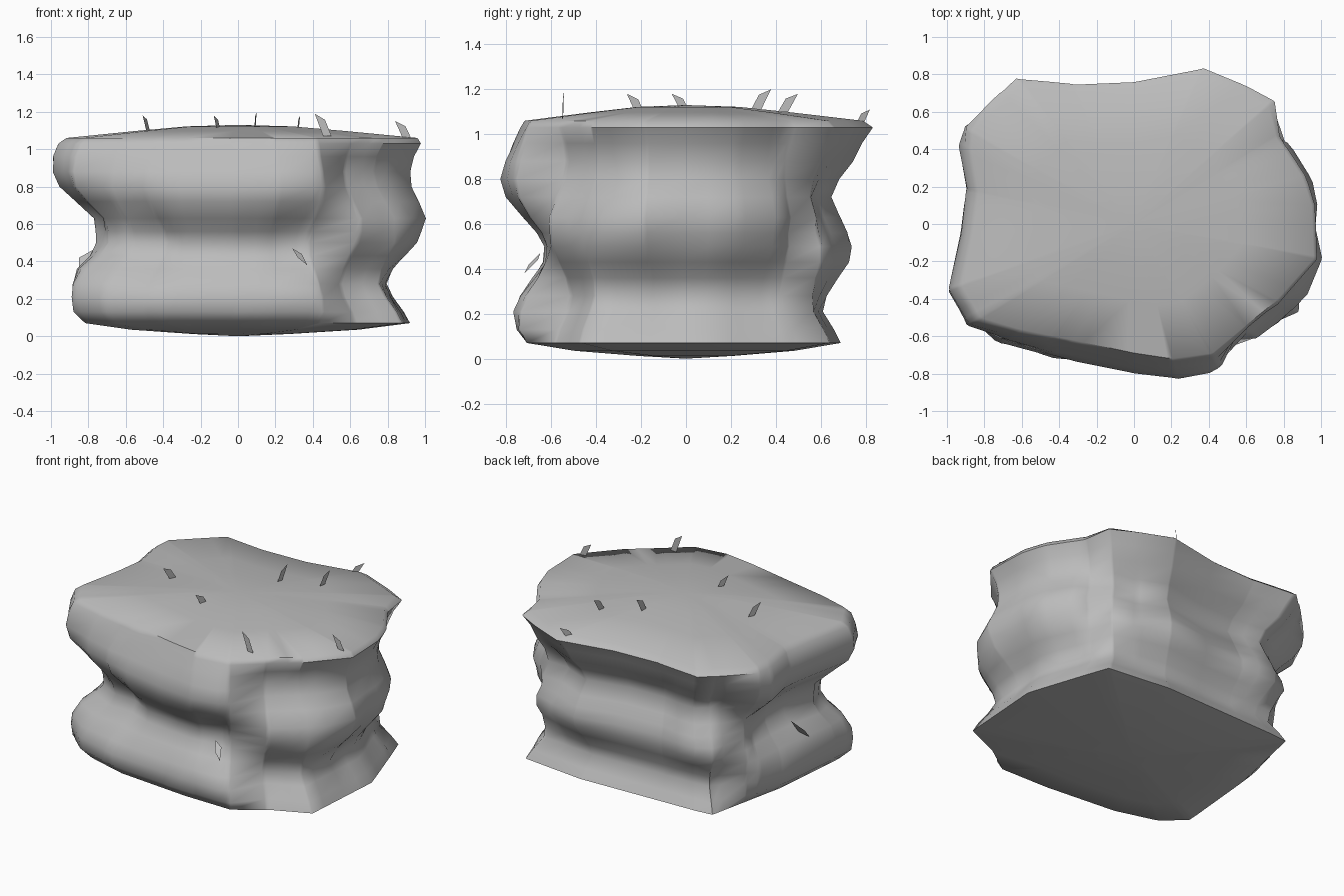
import bpy, bmesh, math, random

if "Cube" in bpy.data.objects:
    bpy.data.objects.remove(bpy.data.objects["Cube"])
random.seed(4)

stone = bpy.data.materials.new("stone grey")
stone.diffuse_color = (0.5, 0.5, 0.5, 1)
stone.use_nodes = True
stone.node_tree.nodes["Principled BSDF"].inputs["Base Color"].default_value = stone.diffuse_color

def lerp_table(table, a):
    """Linear lookup in a cyclic list of (degrees, value list)."""
    t = sorted(table, key=lambda k: k[0])
    t = [(t[-1][0] - 360, t[-1][1])] + t + [(t[0][0] + 360, t[0][1])]
    for (a0, v0), (a1, v1) in zip(t, t[1:]):
        if a0 <= a <= a1:
            f = (a - a0) / max(a1 - a0, 1e-6)
            return [p + (q - p) * f for p, q in zip(v0, v1)]

def reach(poly, a):
    """Distance from the centre to a footprint's edge in direction a (degrees)."""
    dx, dy = math.cos(math.radians(a)), math.sin(math.radians(a))
    best = 0
    for (x0, y0), (x1, y1) in zip(poly, poly[1:] + poly[:1]):
        ex, ey = x1 - x0, y1 - y0
        den = dx * ey - dy * ex
        if abs(den) < 1e-9:
            continue
        t, s = (x0 * ey - y0 * ex) / den, (x0 * dy - y0 * dx) / den
        if -1e-5 <= s <= 1 + 1e-5 and t > best:
            best = t
    return best

def make_object(name, bm):
    me = bpy.data.meshes.new(name)
    bm.to_mesh(me)
    bm.free()
    ob = bpy.data.objects.new(name, me)
    bpy.context.collection.objects.link(ob)
    me.materials.append(stone)
    return ob

# footprints seen from above: widest outline, base rim and top rim
outline = [(-.6, .77), (-.47, .77), (-.32, .74), (0, .755), (.36, .83),
           (.56, .74), (.72, .65), (.76, .48), (.85, .4), (.95, .22), (.97, .1),
           (.96, -.02), (1, -.18), (.95, -.38), (.8, -.53), (.65, -.63), (.45, -.77),
           (.2, -.83), (-.05, -.82), (-.33, -.77), (-.5, -.67), (-.72, -.66),
           (-.9, -.57), (-1, -.34), (-.92, -.05), (-.89, .17), (-.93, .4),
           (-.91, .51), (-.77, .65)]
base_rim = [(.92, .1), (.74, .64), (.3, .69), (-.65, .66), (-.77, .1), (-.82, -.45),
            (-.68, -.58), (-.4, -.66), (.1, -.705), (.45, -.71), (.63, -.58), (.88, -.47)]
top_rim = [(.95, .1), (.9, .25), (.76, .46), (.72, .63), (.36, .79), (0, .72),
           (-.32, .71), (-.6, .74), (-.73, .62), (-.86, .5), (-.87, .4), (-.83, .17),
           (-.86, -.05), (-.92, -.33), (-.82, -.5), (-.62, -.56), (-.33, -.62),
           (0, -.69), (.2, -.72), (.42, -.69), (.6, -.54), (.75, -.42), (.96, -.19)]

# layered side profiles: relative reach at each height
levels = [.07, .13, .21, .28, .36, .43, .5, .56, .63, .72, .8, .88, .96, 1.03, 1.06]
left = [.82, .88, .895, .895, .87, .80, .76, .76, .77, .87, .96, .99, .99, .96, .92]
front = [.86, .92, .93, .90, .83, .77, .76, .80, .88, .97, 1, .975, .93, .89, .87]
right = [.92, .89, .83, .80, .84, .90, .96, .98, 1, .96, .92, .91, .93, .97, .95]
back = [.84, .80, .74, .76, .82, .88, .89, .87, .83, .78, .82, .90, .95, 1, .95]
sides = [(28, right), (50, back), (136, back), (156, left), (206, left), (235, front),
         (297, front), (317, right)]

# radius of every column at every level
angles = sorted({round(math.degrees(math.atan2(y, x)) % 360)
                 for x, y in outline + base_rim + top_rim} | {a for a, _ in sides})
cols = []
for a in angles:
    prof = lerp_table(sides, a)
    low, mid, high = (reach(base_rim, a) / prof[0], reach(outline, a),
                      reach(top_rim, a) / prof[-1])
    radii = []
    for z, p in zip(levels, prof):
        if z < .55:
            f = min(max((z - .25) / .3, 0), 1)
            foot = low + (mid - low) * f
        else:
            f = min((z - .55) / .3, 1)
            foot = mid + (high - mid) * f
        jit = 0 if z in (levels[0], levels[-1]) else .004
        radii.append(foot * p + random.uniform(-jit, jit))
    cols.append((math.radians(a), radii))

# rock body
bm = bmesh.new()

def ring(z, i, k=1):
    return [bm.verts.new((r[i] * k * math.cos(t), r[i] * k * math.sin(t), z))
            for t, r in cols]

rings = [ring(.012, 0, .3), ring(.035, 0, .7)]
rings += [ring(z, i) for i, z in enumerate(levels)]
rings += [ring(1.097, -1, .6), ring(1.122, -1, .3)]
n = len(cols)
for lo, hi in zip(rings, rings[1:]):
    for k in range(n):
        j = (k + 1) % n
        bm.faces.new((lo[k], lo[j], hi[j], hi[k]))
# gently domed base and top
base, peak = bm.verts.new((0, 0, 0)), bm.verts.new((0, 0, 1.13))
for k in range(n):
    j = (k + 1) % n
    bm.faces.new((base, rings[0][j], rings[0][k]))
    bm.faces.new((peak, rings[-1][k], rings[-1][j]))
rock = make_object("rock_body", bm)
bpy.context.view_layer.objects.active = rock
rock.select_set(True)
bpy.ops.object.shade_smooth_by_angle(angle=math.radians(55))

# thin upright chips standing on the top: x, y, z, lean direction, height
chips = [(.48, -.55, 1.08, 175, .11), (.91, -.2, 1.06, 180, .09),
         (-.1, -.2, 1.10, 245, .08), (-.48, 0, 1.11, 245, .07),
         (.09, .31, 1.12, 82, .08), (.32, .43, 1.11, 80, .07),
         (.31, .77, 1.05, 45, .06)]
bm = bmesh.new()
for x, y, z, deg, h in chips:
    dx, dy = math.cos(math.radians(deg)), math.sin(math.radians(deg))
    shape = [(-.02, -.01), (.025, -.01), (.07, h), (.015, h * .7)]
    bm.faces.new([bm.verts.new((x + dx * u, y + dy * u, z + v)) for u, v in shape])
make_object("top_chips", bm)

# chips sticking out of the front and left sides
bm = bmesh.new()
for quad in ([(.29, -.65, .47), (.34, -.66, .44), (.37, -.72, .38), (.32, -.70, .42)],
             [(-.76, -.02, .47), (-.85, -.04, .42), (-.85, -.09, .36), (-.79, -.06, .39)]):
    bm.faces.new([bm.verts.new(c) for c in quad])
make_object("side_chips", bm)
